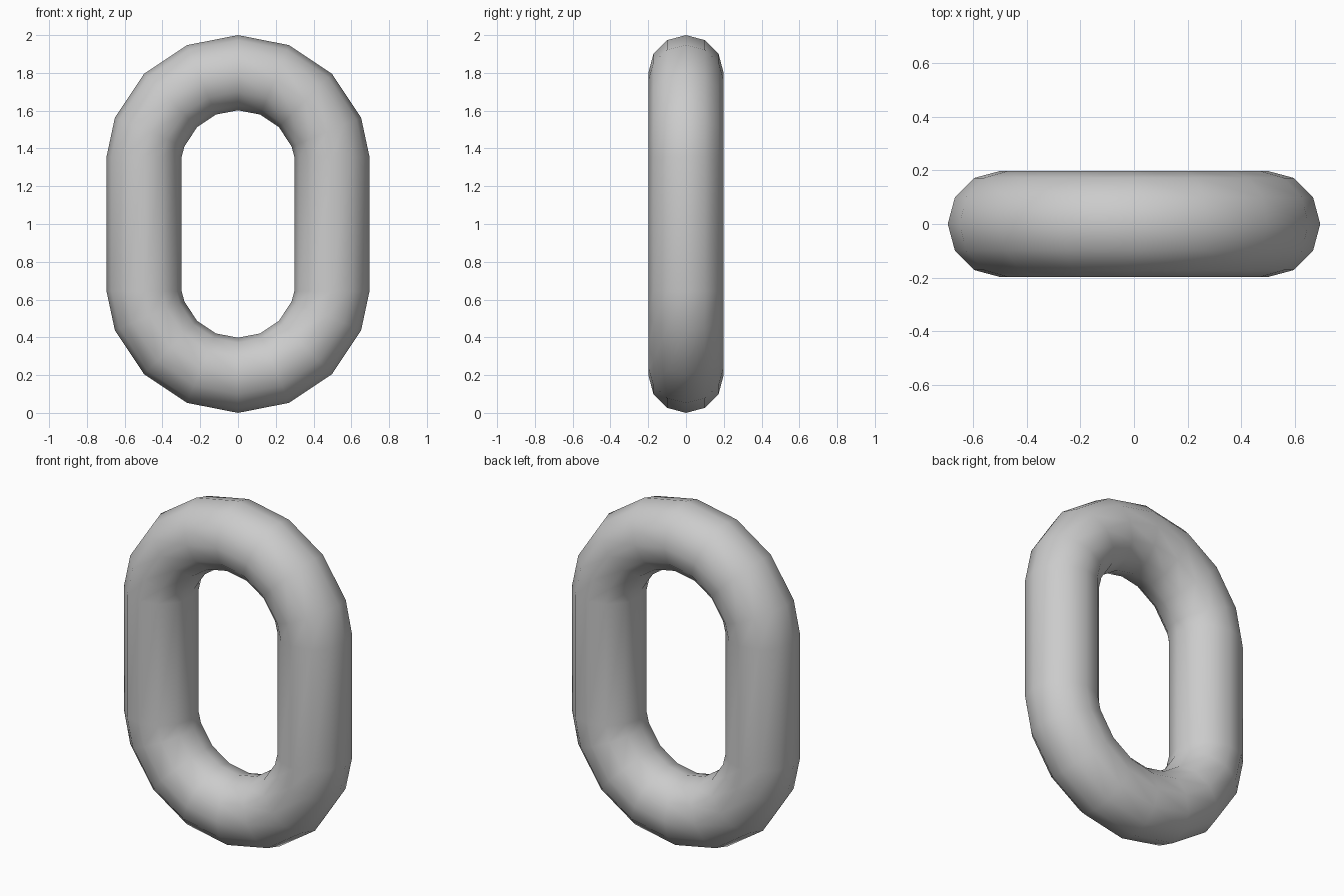
import bpy, bmesh
from math import sin, cos, pi, radians

if "Cube" in bpy.data.objects:
    bpy.data.objects.remove(bpy.data.objects["Cube"])

TUBE, SIDES = 0.199, 12
MID = 1.0

# Quarter of the link's centre line: x, height above the middle, ring tilt
quarter = [(0.497, 0.356, 0), (0.468, 0.486, 22.5), (0.357, 0.654, 45),
           (0.194, 0.763, 67.5), (0.0, 0.801, 90)]

# Mirror the quarter into a full closed loop
top = quarter + [(-x, z, 180 - a) for x, z, a in quarter[-2::-1]]
loop = top + [(-x, -z, a + 180) for x, z, a in top]

# Sweep a 12-sided ring around the loop
bm = bmesh.new()
rings = []
for x, z, a in loop:
    a = radians(a)
    ring = []
    for i in range(SIDES):
        t = 2 * pi * i / SIDES
        out = TUBE * cos(t)
        ring.append(bm.verts.new((x + out * cos(a), TUBE * sin(t), MID + z + out * sin(a))))
    rings.append(ring)
for r, ring in enumerate(rings):
    nxt = rings[(r + 1) % len(rings)]
    for i in range(SIDES):
        j = (i + 1) % SIDES
        bm.faces.new((ring[i], ring[j], nxt[j], nxt[i])).smooth = True
bmesh.ops.recalc_face_normals(bm, faces=bm.faces)

# Chain link object
mesh = bpy.data.meshes.new("chain_link")
bm.to_mesh(mesh)
bm.free()
bpy.context.collection.objects.link(bpy.data.objects.new("chain_link", mesh))
